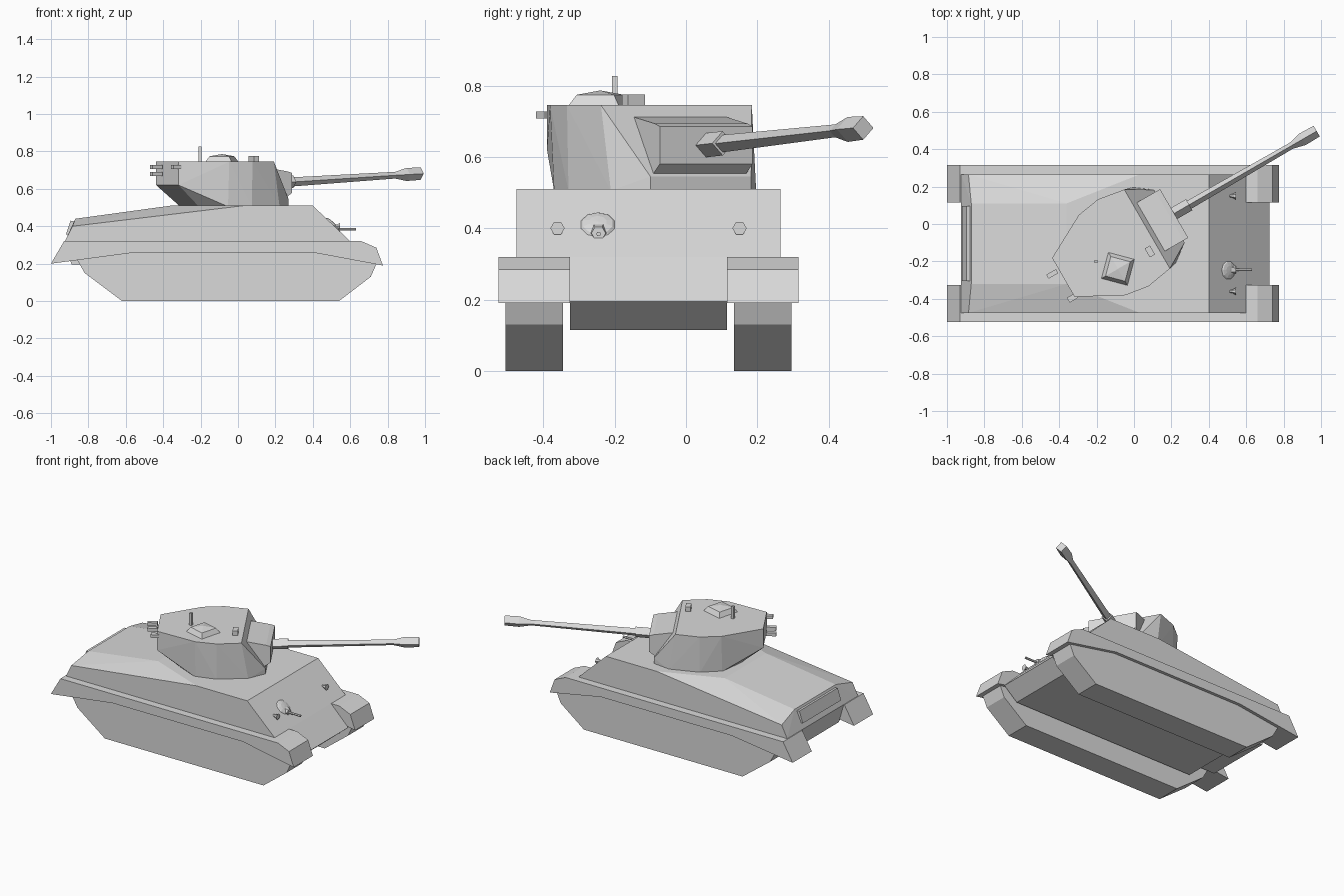
import bpy
import bmesh
from math import radians, cos, sin, pi
from mathutils import Matrix, Vector

old = bpy.data.objects.get("Cube")
if old:
    bpy.data.objects.remove(old)

GREY = (0.7, 0.7, 0.7, 1)
paint = bpy.data.materials.new("plain_grey")
paint.use_nodes = True
paint.diffuse_color = GREY
paint.node_tree.nodes["Principled BSDF"].inputs["Base Color"].default_value = GREY

HULL = Matrix.Translation((0, -0.105, 0))
TURRET = Matrix.Translation((0.07, -0.027, 0)) @ Matrix.Rotation(radians(30), 4, "Z")


def finish(name, bm, frame=Matrix()):
    bmesh.ops.transform(bm, matrix=frame, verts=bm.verts)
    bmesh.ops.recalc_face_normals(bm, faces=bm.faces)
    mesh = bpy.data.meshes.new(name)
    bm.to_mesh(mesh)
    bm.free()
    mesh.materials.append(paint)
    obj = bpy.data.objects.new(name, mesh)
    bpy.context.collection.objects.link(obj)
    return obj


def extrude(name, profile, y0, y1, frame=HULL):
    """Side profile of (x, z) points pulled from y0 to y1."""
    bm = bmesh.new()
    face = bm.faces.new([bm.verts.new((x, y0, z)) for x, z in profile])
    out = bmesh.ops.extrude_face_region(bm, geom=[face])
    moved = [v for v in out["geom"] if isinstance(v, bmesh.types.BMVert)]
    bmesh.ops.translate(bm, vec=(0, y1 - y0, 0), verts=moved)
    return finish(name, bm, frame)


def mirrored_hull(name, points, frame):
    """Convex solid from half of its corner points."""
    bm = bmesh.new()
    for x, y, z in points:
        for side in (-1, 1):
            bm.verts.new((x, y * side, z))
    bmesh.ops.convex_hull(bm, input=bm.verts)
    bmesh.ops.dissolve_limit(bm, angle_limit=0.01, verts=bm.verts, edges=bm.edges)
    return finish(name, bm, frame)


def loft(name, stations, sides, frame=Matrix(), turn=0.0):
    """Rings of (x, z, radius) along x, joined and capped."""
    bm = bmesh.new()
    rings = []
    for x, z, r in stations:
        angles = [turn + 2 * pi * i / sides for i in range(sides)]
        rings.append([bm.verts.new((x, r * cos(a), z + r * sin(a))) for a in angles])
    for a, b in zip(rings, rings[1:]):
        for i in range(sides):
            j = (i + 1) % sides
            bm.faces.new((a[i], a[j], b[j], b[i]))
    bm.faces.new(rings[0])
    bm.faces.new(rings[-1])
    return finish(name, bm, frame)


def box(name, centre, size, angle=0):
    bm = bmesh.new()
    bmesh.ops.create_cube(bm, size=1, matrix=Matrix.Diagonal((*size, 1)))
    spin = Matrix.Rotation(radians(angle), 4, "Z")
    return finish(name, bm, Matrix.Translation(centre) @ spin)


# Running gear and fenders
track = [(-0.62, 0), (0.54, 0), (0.71, 0.13), (0.75, 0.22), (0.4, 0.28),
         (-0.55, 0.28), (-0.86, 0.22), (-0.82, 0.15)]
fender = [(0.66, 0.32), (0.74, 0.285), (0.775, 0.19), (0.4, 0.26),
          (-0.55, 0.26), (-1, 0.2), (-0.93, 0.32)]
for side, label in ((1, "left"), (-1, "right")):
    extrude(label + "_track", track, side * 0.24, side * 0.4)
    extrude(label + "_fender", fender, side * 0.22, side * 0.42)

# Lower hull between the tracks
extrude("lower_hull", [(-0.925, 0.32), (-0.89, 0.195), (-0.76, 0.195), (-0.7, 0.115),
                       (0.63, 0.115), (0.725, 0.195), (0.6, 0.32)], -0.22, 0.22)

# Upper hull with sloped rear deck and chamfered sides
mirrored_hull("upper_hull", [
    (-0.925, 0.37, 0.32), (0.6, 0.37, 0.32), (0.4, 0.37, 0.51),
    (0.03, 0.37, 0.51), (-0.885, 0.37, 0.4),
    (-0.36, 0.215, 0.51), (-0.87, 0.215, 0.44)], HULL)
extrude("rear_panel", [(-0.895, 0.43), (-0.92, 0.355), (-0.89, 0.355), (-0.87, 0.425)],
        -0.2, 0.2)

# Turret with undercut bustle
mirrored_hull("turret", [
    (0, 0.244, 0.745), (-0.147, 0.269, 0.745), (-0.278, 0.248, 0.745),
    (-0.517, 0.12, 0.745), (-0.517, 0.12, 0.62), (-0.38, 0.1, 0.505),
    (-0.278, 0.235, 0.505), (-0.147, 0.264, 0.505), (0.04, 0.235, 0.505),
    (0.137, 0.163, 0.545), (0.137, 0.163, 0.505)], TURRET)

# Gun shield and four-sided gun barrel
extrude("gun_shield", [(0.0, 0.715), (0.14, 0.693), (0.167, 0.685), (0.167, 0.58),
                       (0.13, 0.552), (0.0, 0.552)], -0.15, 0.15, TURRET)
loft("gun_collar", [(0.15, 0.632, 0.034), (0.26, 0.638, 0.034)], 4, TURRET)
loft("gun_barrel", [(0.2, 0.634, 0.025), (0.89, 0.673, 0.018), (0.96, 0.677, 0.035),
                    (1.047, 0.681, 0.033)], 4, TURRET)

# Square hatch with a low pyramid roof
hatch = Matrix.Translation((-0.086, -0.24, 0)) @ Matrix.Rotation(radians(-15), 4, "Z")
mirrored_hull("roof_hatch", [
    (-0.075, 0.075, 0.74), (0.075, 0.075, 0.74), (-0.054, 0.054, 0.774),
    (0.054, 0.054, 0.774), (0, 0.001, 0.786)], hatch)

# Small turret fittings
box("roof_post", (-0.203, -0.2, 0.782), (0.016, 0.016, 0.088))
box("roof_sight", (0.085, -0.147, 0.757), (0.032, 0.055, 0.036), 30)
box("upper_bustle_bracket", (-0.437, -0.267, 0.717), (0.06, 0.025, 0.022), 30)
box("lower_bustle_bracket", (-0.437, -0.267, 0.68), (0.06, 0.025, 0.022), 30)
box("side_bracket", (-0.33, -0.395, 0.717), (0.05, 0.03, 0.02), 30)

# Headlights on the front plate
for y, label in ((0.15, "left"), (-0.36, "right")):
    loft(label + "_headlight", [(0.505, 0.4, 0.006), (0.528, 0.4, 0.01),
                                (0.545, 0.4, 0.02)], 6, Matrix.Translation((0, y, 0)))

# Bow gun on a shallow bulge
bow = Matrix.Translation((0, -0.245, 0))
loft("bow_gun_mount", [(0.51, 0.39, 0.028), (0.545, 0.386, 0.02)], 6, bow)
loft("bow_gun_barrel", [(0.53, 0.384, 0.007), (0.63, 0.384, 0.007)], 6, bow)
bm = bmesh.new()
bmesh.ops.create_uvsphere(bm, u_segments=10, v_segments=6, radius=0.05)
normal = Vector((0.19, 0, 0.2)).to_track_quat("Z", "Y").to_matrix().to_4x4()
finish("bow_bulge", bm, Matrix.Translation((0.505, -0.247, 0.41)) @ normal
       @ Matrix.Diagonal((1, 1, 0.25, 1)))
